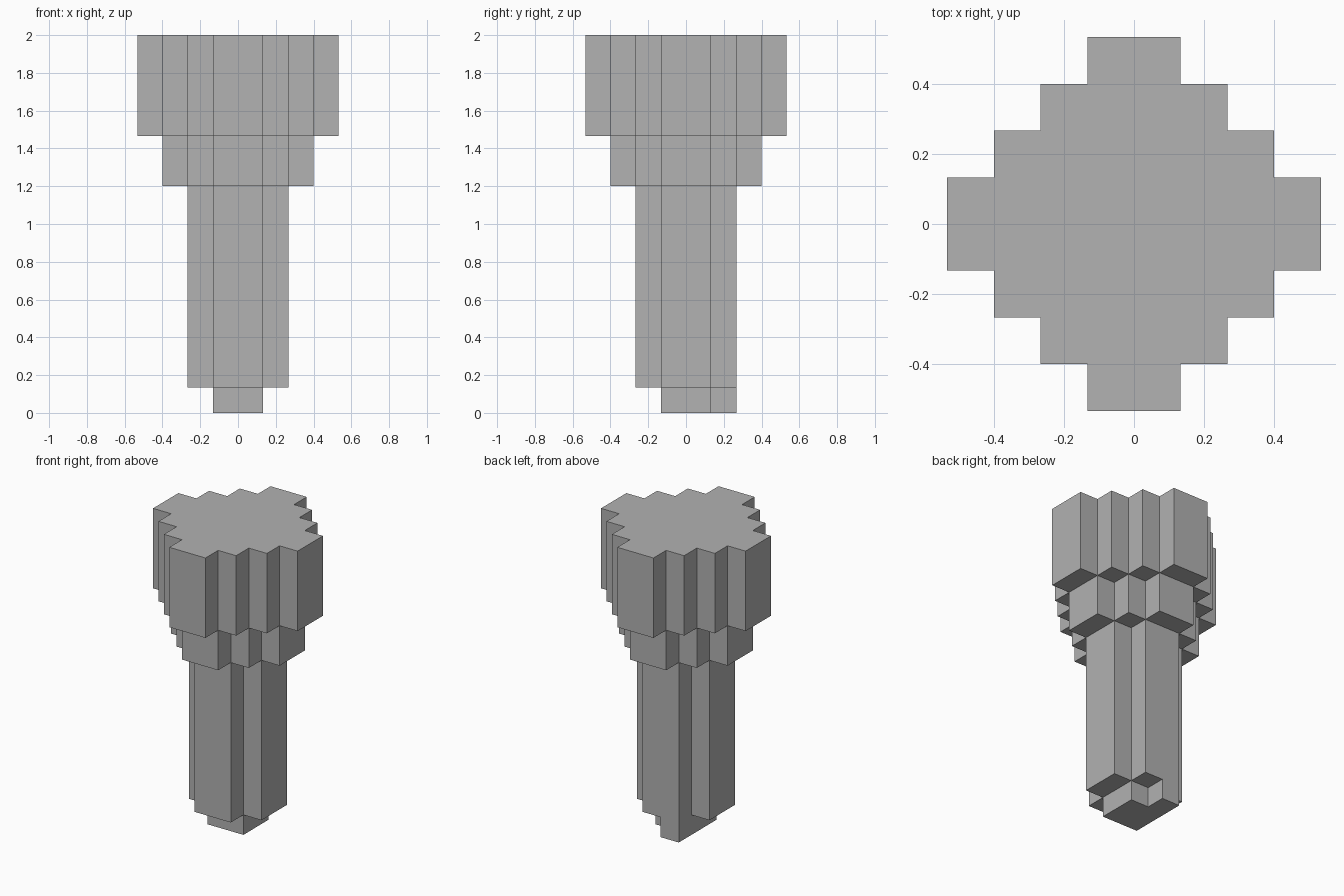
import bpy
import bmesh

cube = bpy.data.objects.get("Cube")
if cube:
    bpy.data.objects.remove(cube, do_unlink=True)

U = 2 / 15  # edge length of one block

stone = bpy.data.materials.new("plain_grey")
stone.use_nodes = True
grey = (0.445, 0.445, 0.445, 1)
stone.diffuse_color = grey
stone.node_tree.nodes["Principled BSDF"].inputs["Base Color"].default_value = grey


def prism(name, outline, z0, z1):
    """Extrude an outline, given in blocks, from level z0 up to z1."""
    bm = bmesh.new()
    floor = bm.faces.new([bm.verts.new((x * U, y * U, z0 * U)) for x, y in outline])
    grown = bmesh.ops.extrude_face_region(bm, geom=[floor], use_keep_orig=True)
    top = [v for v in grown["geom"] if isinstance(v, bmesh.types.BMVert)]
    bmesh.ops.translate(bm, verts=top, vec=(0, 0, (z1 - z0) * U))
    bmesh.ops.recalc_face_normals(bm, faces=bm.faces)
    mesh = bpy.data.meshes.new(name)
    bm.to_mesh(mesh)
    bm.free()
    mesh.materials.append(stone)
    obj = bpy.data.objects.new(name, mesh)
    bpy.context.collection.objects.link(obj)


def stepped_diamond(radius):
    """Counter-clockwise staircase diamond: one quarter turned four times."""
    quarter = []
    for i in range(1, radius + 1):
        quarter.append((radius + 1 - i, i))
        if i < radius:
            quarter.append((radius - i, i))
    points = []
    for _ in range(4):
        points += quarter
        quarter = [(-y, x) for x, y in quarter]
    return points


# Square foot with a single block sticking out at the back
prism("foot", [(-1, -1), (1, -1), (1, 1), (0, 1), (0, 2), (-1, 2)], 0, 1)

# Shaft and the two widening tiers of the head
for name, radius, z0, z1 in (("shaft", 2, 1, 9), ("collar", 3, 9, 11), ("head", 4, 11, 15)):
    prism(name, stepped_diamond(radius), z0, z1)
